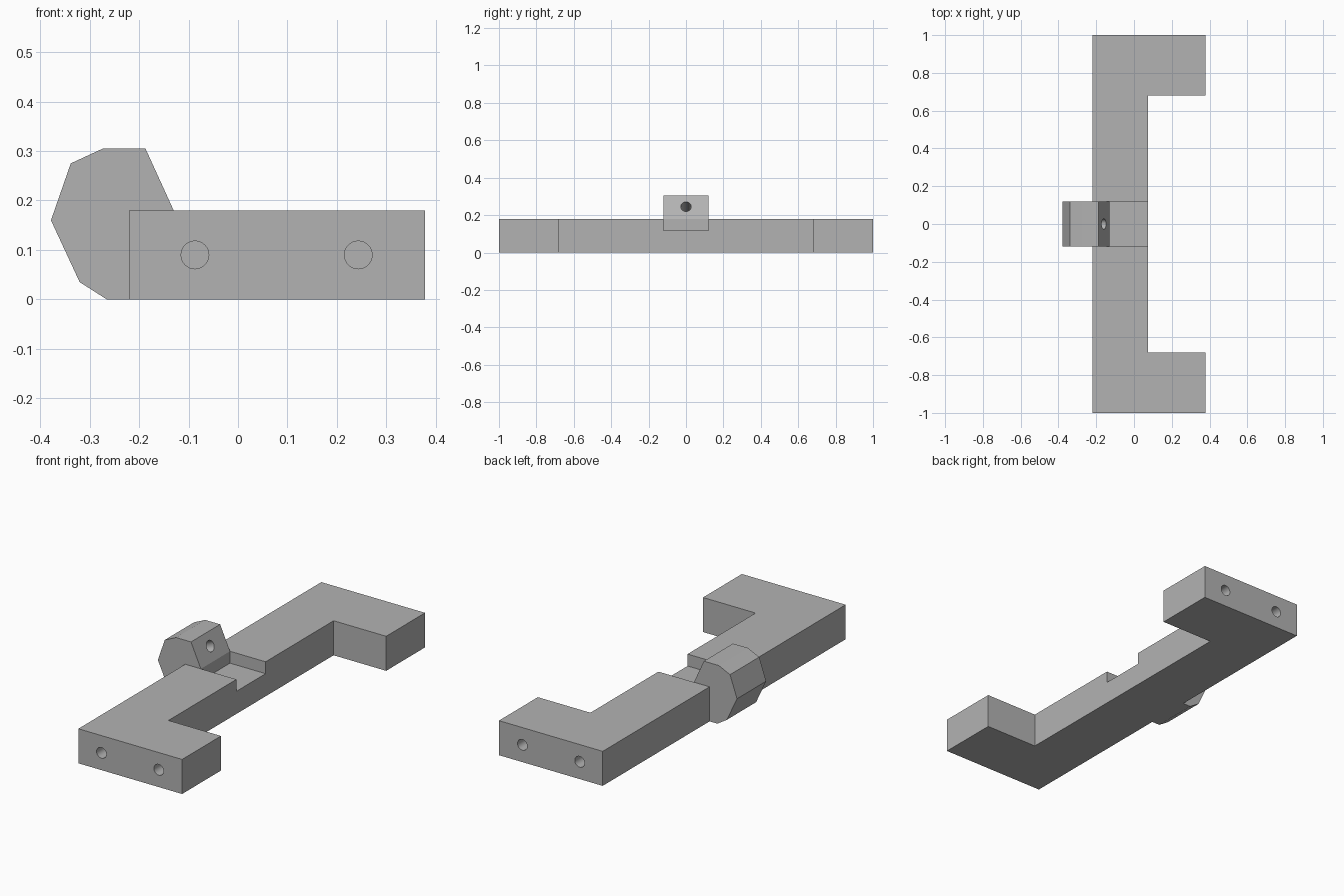
import bpy, bmesh
from math import radians
from mathutils import Vector

cube = bpy.data.objects.get("Cube")
if cube:
    bpy.data.objects.remove(cube, do_unlink=True)

grey = bpy.data.materials.new("plain_grey")
grey.use_nodes = True
colour = (0.45, 0.45, 0.45, 1)
grey.diffuse_color = colour
grey.node_tree.nodes["Principled BSDF"].inputs["Base Color"].default_value = colour


def add_object(name, bm):
    bmesh.ops.recalc_face_normals(bm, faces=bm.faces)
    mesh = bpy.data.meshes.new(name)
    bm.to_mesh(mesh)
    bm.free()
    mesh.materials.append(grey)
    obj = bpy.data.objects.new(name, mesh)
    bpy.context.collection.objects.link(obj)
    return obj


def prism(name, points, direction):
    """Extrude a closed outline along a direction."""
    bm = bmesh.new()
    face = bm.faces.new([bm.verts.new(p) for p in points])
    new = bmesh.ops.extrude_face_region(bm, geom=[face])["geom"]
    verts = [v for v in new if isinstance(v, bmesh.types.BMVert)]
    bmesh.ops.translate(bm, verts=verts, vec=direction)
    return add_object(name, bm)


def drill(name, centre, axis, depth, radius=0.028):
    """Cylinder centred on a surface point, reaching depth below it."""
    bm = bmesh.new()
    bmesh.ops.create_cone(bm, cap_ends=True, segments=32, radius1=radius,
                          radius2=radius, depth=2 * depth)
    obj = add_object(name, bm)
    obj.location = centre
    obj.rotation_euler = Vector(axis).to_track_quat("Z", "Y").to_euler()
    return obj


def combine(target, tool, operation):
    """Apply a boolean and discard the helper."""
    mod = target.modifiers.new("combine", "BOOLEAN")
    mod.operation = operation
    mod.solver = "EXACT"
    mod.object = tool
    tool.hide_render = True
    bpy.context.view_layer.objects.active = target
    bpy.ops.object.modifier_apply(modifier=mod.name)
    bpy.data.objects.remove(tool, do_unlink=True)


back, inner, tip = -0.22, 0.075, 0.378
step, lug_half, height = -0.13, 0.12, 0.18

# Long bar with a short arm at each end
outline = [(back, -1), (tip, -1), (tip, -0.68), (inner, -0.68),
           (inner, 0.68), (tip, 0.68), (tip, 1), (back, 1)]
frame = prism("bracket_frame", [(x, y, 0) for x, y in outline], (0, 0, height))

# Shallow notch in the middle of the bar
notch = [(step, -lug_half), (0.2, -lug_half), (0.2, lug_half), (step, lug_half)]
combine(frame, prism("notch_cutter", [(x, y, 0.118) for x, y in notch],
                     (0, 0, 0.2)), "DIFFERENCE")

# Faceted lug bulging from the back of the bar
profile = [(-0.187, 0.305), (-0.273, 0.305), (-0.338, 0.275), (-0.378, 0.16),
           (-0.32, 0.035), (-0.265, 0), (-0.18, 0), (-0.18, 0.15), (step, height)]
combine(frame, prism("lug", [(x, -lug_half, z) for x, z in profile],
                     (0, 2 * lug_half, 0)), "UNION")

# Blind hole square to the sloping lug face
combine(frame, drill("lug_hole", (-0.16, 0, 0.245), (0.91, 0, 0.415), 0.12),
        "DIFFERENCE")

# Pair of blind holes in each end
for side in (-1, 1):
    for x in (-0.087, 0.243):
        combine(frame, drill("end_hole", (x, side, 0.09), (0, side, 0), 0.2),
                "DIFFERENCE")

bpy.ops.object.select_all(action="DESELECT")
frame.select_set(True)
bpy.context.view_layer.objects.active = frame
bpy.ops.object.shade_smooth_by_angle(angle=radians(20))
